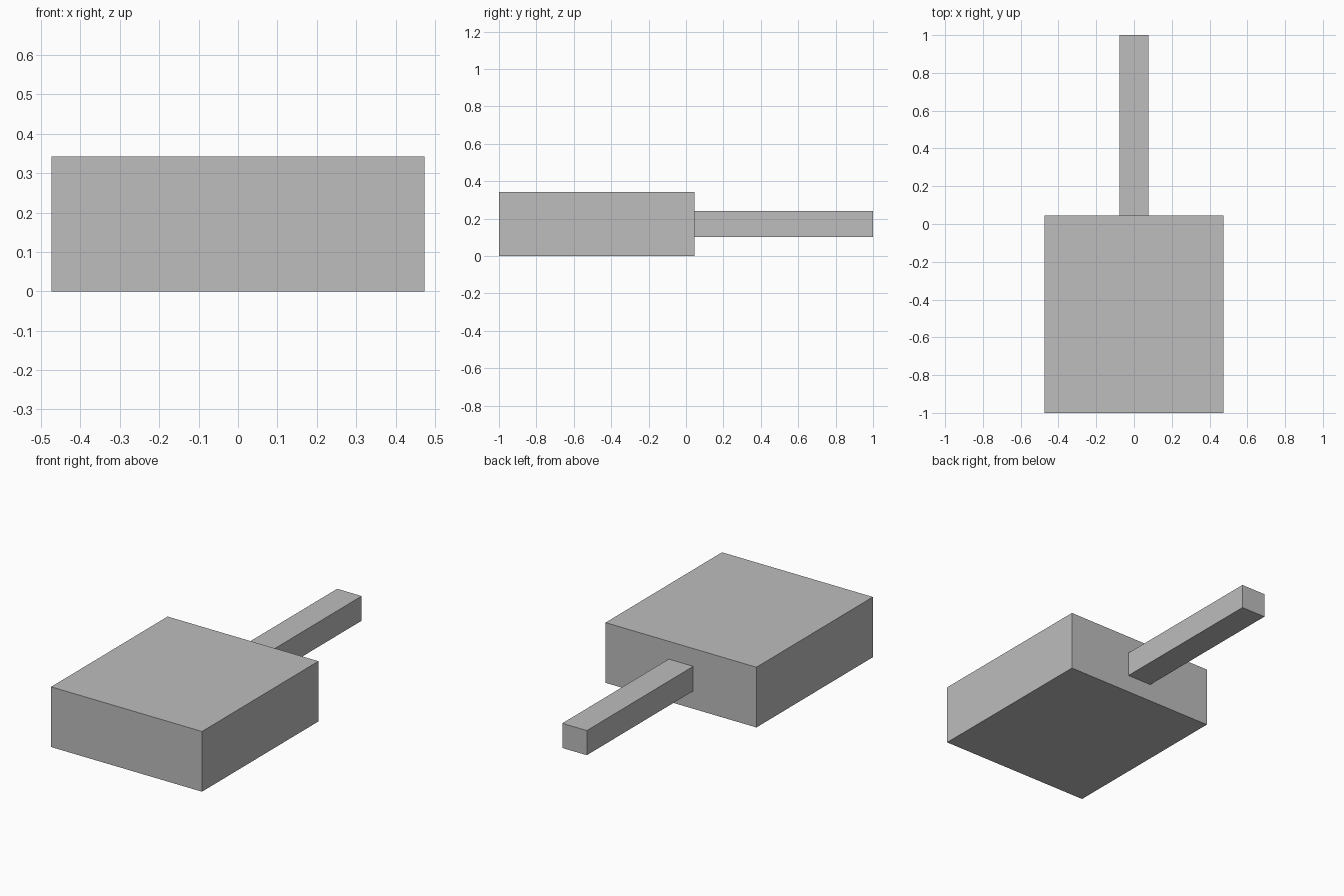
import bpy

cube = bpy.data.objects.get("Cube")
if cube:
    bpy.data.objects.remove(cube, do_unlink=True)

grey = bpy.data.materials.new("plain_grey")
grey.use_nodes = True
colour = (0.51, 0.51, 0.51, 1)
grey.diffuse_color = colour
grey.node_tree.nodes["Principled BSDF"].inputs["Base Color"].default_value = colour


def box(name, low, high):
    """Axis-aligned box between two corners."""
    centre = [(a + b) / 2 for a, b in zip(low, high)]
    bpy.ops.mesh.primitive_cube_add(size=1, location=centre)
    obj = bpy.context.object
    obj.name = name
    obj.scale = [b - a for a, b in zip(low, high)]
    bpy.ops.object.transform_apply(location=False, rotation=False, scale=True)
    obj.data.materials.append(grey)
    return obj


# Broad block at the front
box("head_block", (-0.474, -1, 0), (0.474, 0.045, 0.342))

# Slim square bar running out of the back
box("handle", (-0.077, 0.045, 0.101), (0.077, 1, 0.241))
